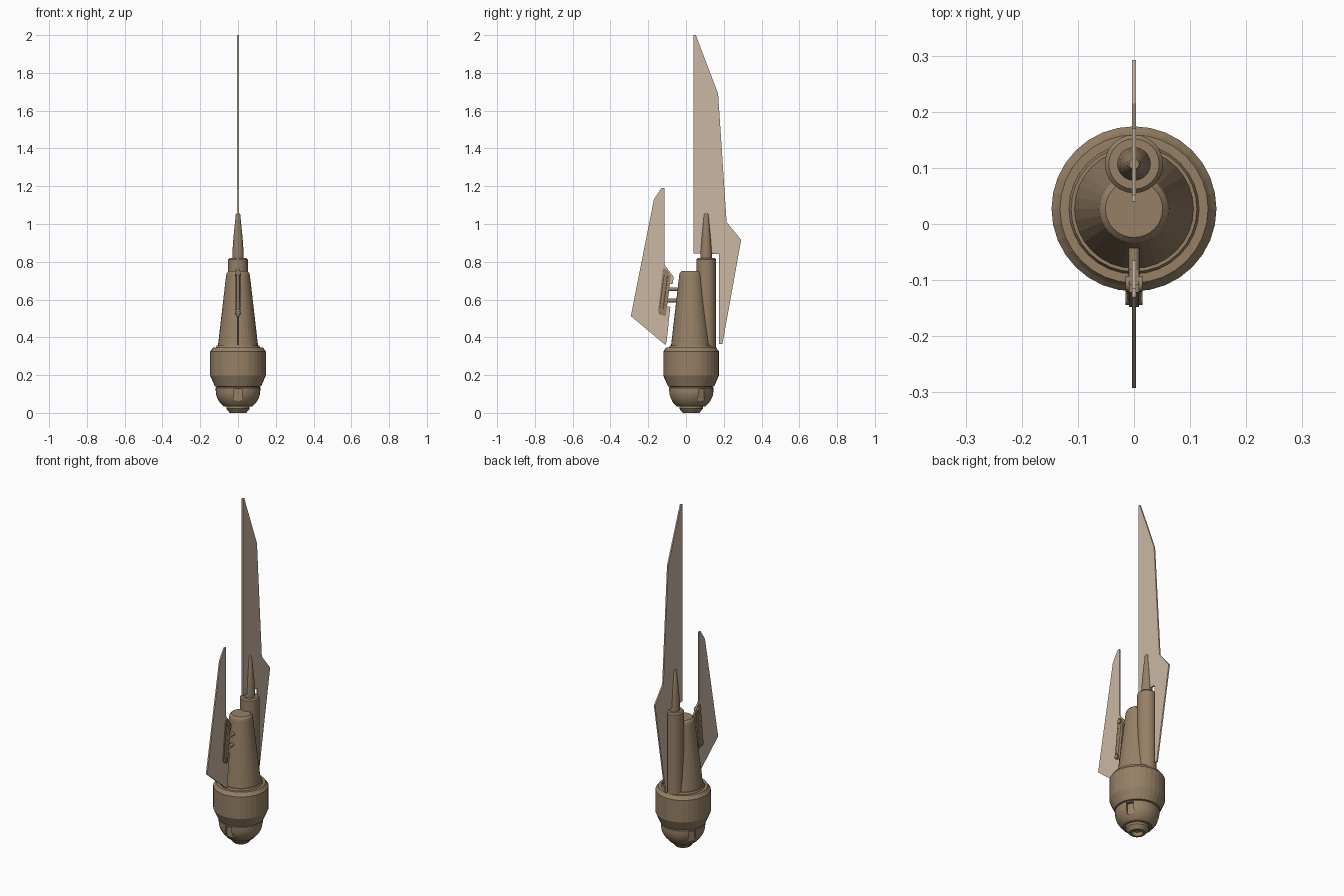
import bpy, bmesh, math
from mathutils import Matrix, Vector

if "Cube" in bpy.data.objects:
    bpy.data.objects.remove(bpy.data.objects["Cube"])

BODY_Y, TUBE_Y = 0.027, 0.107


def material(name, rgb):
    m = bpy.data.materials.new(name)
    m.diffuse_color = (*rgb, 1)
    m.use_nodes = True
    m.node_tree.nodes["Principled BSDF"].inputs["Base Color"].default_value = m.diffuse_color
    return m


BROWN = material("body brown", (0.305, 0.216, 0.132))
TAN = material("pale tan fin", (0.597, 0.474, 0.362))


def finish(bm, name, mat, angle=None):
    bmesh.ops.recalc_face_normals(bm, faces=bm.faces[:])
    me = bpy.data.meshes.new(name)
    bm.to_mesh(me)
    bm.free()
    me.materials.append(mat)
    ob = bpy.data.objects.new(name, me)
    bpy.context.collection.objects.link(ob)
    if angle:
        bpy.ops.object.select_all(action='DESELECT')
        ob.select_set(True)
        bpy.context.view_layer.objects.active = ob
        bpy.ops.object.shade_smooth_by_angle(angle=math.radians(angle))
    return ob


def lathe(name, profile, y, sides=32, angle=None):
    """Closed turned solid from (radius, height) pairs."""
    bm = bmesh.new()
    rings = []
    for r, z in profile:
        rings.append([bm.verts.new((r * math.cos(2 * math.pi * i / sides),
                                    y + r * math.sin(2 * math.pi * i / sides), z))
                      for i in range(sides)])
    for a, b in zip(rings, rings[1:]):
        for i in range(sides):
            j = (i + 1) % sides
            bm.faces.new((a[i], a[j], b[j], b[i]))
    bm.faces.new(rings[0])
    bm.faces.new(rings[-1])
    return finish(bm, name, BROWN, angle)


def plate(name, outline, half, mat):
    """Flat plate in the y-z plane, centred on x = 0."""
    bm = bmesh.new()
    f = bm.faces.new([bm.verts.new((-half, y, z)) for y, z in outline])
    ext = bmesh.ops.extrude_face_region(bm, geom=[f])
    bmesh.ops.translate(bm, vec=(2 * half, 0, 0),
                        verts=[v for v in ext['geom'] if isinstance(v, bmesh.types.BMVert)])
    return finish(bm, name, mat)


def rod(name, p, q, r, sides=16):
    p, q = Vector(p), Vector(q)
    bm = bmesh.new()
    rot = (q - p).to_track_quat('Z', 'Y').to_matrix().to_4x4()
    bmesh.ops.create_cone(bm, cap_ends=True, segments=sides, radius1=r, radius2=r,
                          depth=(q - p).length, matrix=Matrix.Translation((p + q) / 2) @ rot)
    return finish(bm, name, BROWN, 35)


# Wide barrel with chamfered shoulders
lathe("barrel", [(0.108, 0.137), (0.122, 0.14), (0.147, 0.197), (0.147, 0.326), (0.138, 0.337),
                 (0.132, 0.347), (0.116, 0.347), (0.112, 0.357), (0.09, 0.357)], BODY_Y)

# Tapered main hull with a stepped cap
lathe("main_hull", [(0.108, 0.34), (0.063, 0.728), (0.060, 0.74), (0.051, 0.75)], BODY_Y)

# Rounded lower bowl with three vertical slots
bowl_profile = [(0.062, 0.045), (0.065, 0.033), (0.077, 0.033)]
for i in range(8):
    t = math.radians(49 - 7 * i)
    bowl_profile.append((0.118 * math.cos(t), 0.118 - 0.108 * math.sin(t)))
bowl_profile += [(0.118, 0.133), (0.112, 0.139)]
bowl = lathe("lower_bowl", bowl_profile, BODY_Y, 32, 35)
bm = bmesh.new()
for deg in (-90, 30, 150):
    m = (Matrix.Translation((0, BODY_Y, 0)) @ Matrix.Rotation(math.radians(deg), 4, 'Z')
         @ Matrix.Translation((0.125, 0, 0.083)) @ Matrix.Diagonal((0.05, 0.04, 0.088, 1)))
    bmesh.ops.create_cube(bm, size=1, matrix=m)
cutter = finish(bm, "slot_cutter", BROWN)
cutter.hide_render = True
cutter.hide_set(True)
mod = bowl.modifiers.new("slots", 'BOOLEAN')
mod.operation, mod.object, mod.solver = 'DIFFERENCE', cutter, 'EXACT'

# Bottom nozzle, hollow underneath
lathe("nozzle", [(0.026, 0.02), (0.032, 0.0), (0.044, 0.0), (0.062, 0.022), (0.062, 0.05)],
      BODY_Y)

# Side tube and its spike
lathe("side_tube", [(0.052, 0.34), (0.052, 0.812), (0.045, 0.82)], TUBE_Y, 24, 30)
lathe("spike", [(0.030, 0.81), (0.030, 0.85), (0.024, 0.93), (0.012, 1.05), (0.009, 1.056)],
      TUBE_Y, 20, 30)

# Tall rear fin and short front fin
plate("rear_fin", [(0.04, 2.0), (0.052, 2.0), (0.17, 1.69), (0.215, 1.01), (0.292, 0.916),
                   (0.193, 0.366), (0.175, 0.366), (0.175, 0.84), (0.04, 0.845)], 0.004, TAN)
plate("front_fin", [(-0.115, 1.19), (-0.13, 1.19), (-0.17, 1.13), (-0.292, 0.513),
                    (-0.11, 0.36), (-0.103, 0.375), (-0.083, 0.56), (-0.11, 0.57),
                    (-0.09, 0.68), (-0.07, 0.685), (-0.065, 0.72), (-0.115, 0.785)],
      0.004, TAN)

# Bracket holding the front fin: bar, end bolts and pegs into the hull
plate("bracket_bar", [(-0.122, 0.765), (-0.108, 0.765), (-0.08, 0.725), (-0.106, 0.52),
                      (-0.115, 0.51), (-0.148, 0.54), (-0.145, 0.56)], 0.009, BROWN)
for side, (y, z) in (("upper", (-0.107, 0.74)), ("lower", (-0.13, 0.535))):
    rod(side + "_bracket_bolt", (-0.015, y, z), (0.015, y, z), 0.014)
rod("bracket_rail", (0, -0.129, 0.555), (0, -0.107, 0.725), 0.013)
for side, z in (("upper", 0.655), ("lower", 0.595)):
    rod(side + "_bracket_peg", (0, -0.11, z), (0, -0.035, z), 0.010)
